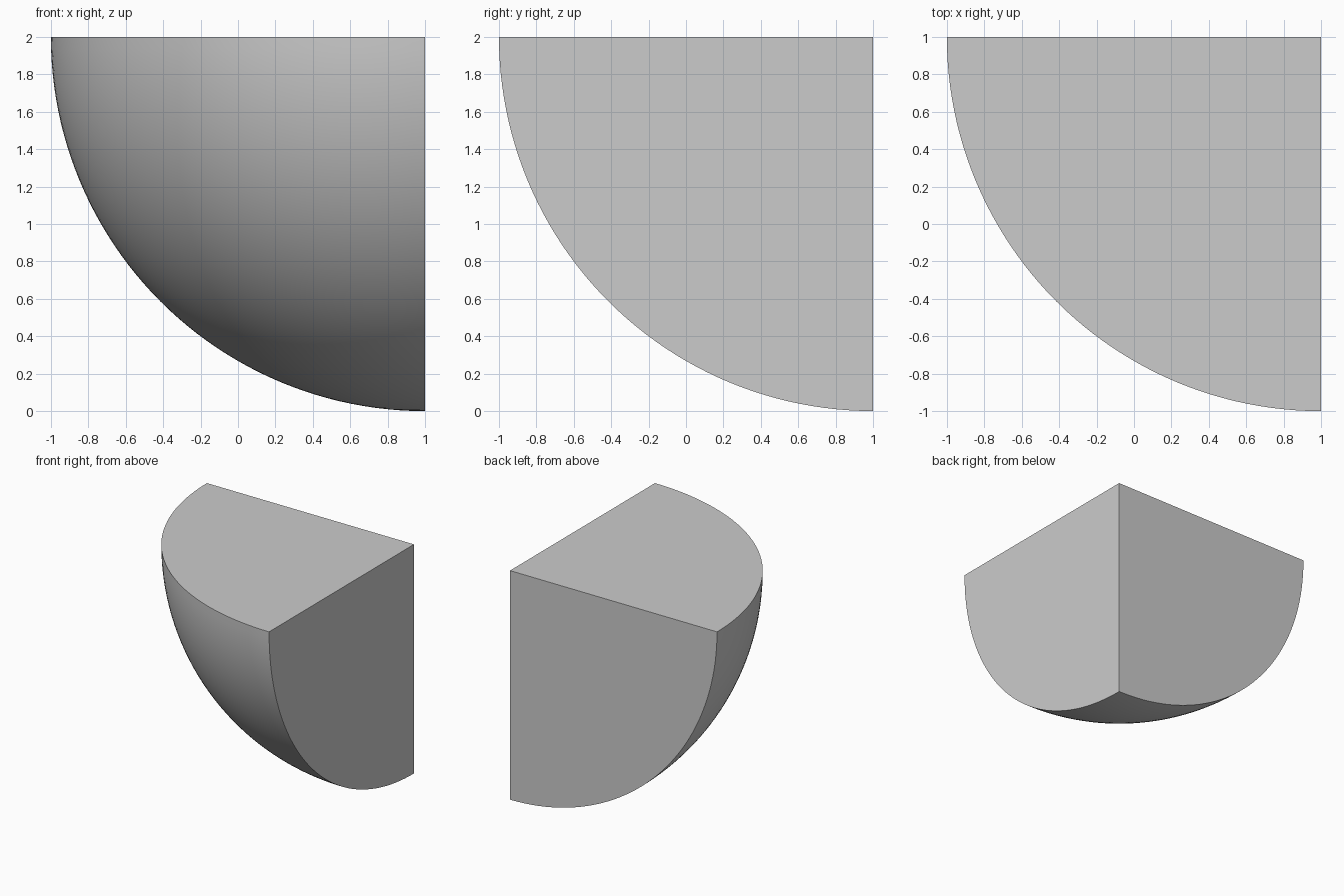
import bpy
import bmesh
import math
from mathutils import Vector

cube = bpy.data.objects.get("Cube")
if cube:
    bpy.data.objects.remove(cube, do_unlink=True)

RADIUS = 2.0
CORNER = Vector((1, 1, 2))
EPS = 1e-4

# Curved skin: the part of a sphere left of, in front of and below its centre
bm = bmesh.new()
bmesh.ops.create_uvsphere(bm, u_segments=192, v_segments=96, radius=RADIUS)
outside = [v for v in bm.verts if max(v.co) > EPS]
bmesh.ops.delete(bm, geom=outside, context='VERTS')
for v in bm.verts:
    for axis in range(3):
        if abs(v.co[axis]) < EPS:
            v.co[axis] = 0.0

# Three flat quarter-disc faces meeting at the sphere centre
skin = list(bm.verts)
centre = bm.verts.new((0, 0, 0))
for axis in range(3):
    other = (axis + 1) % 3
    rim = sorted((v for v in skin if v.co[axis] == 0.0), key=lambda v: v.co[other])
    bm.faces.new([centre] + rim)

bmesh.ops.recalc_face_normals(bm, faces=bm.faces[:])
bmesh.ops.translate(bm, verts=bm.verts[:], vec=CORNER)

mesh = bpy.data.meshes.new("sphere_octant")
bm.to_mesh(mesh)
bm.free()
octant = bpy.data.objects.new("sphere_octant", mesh)
bpy.context.collection.objects.link(octant)

# Smooth curved skin with crisp rims
bpy.ops.object.select_all(action='DESELECT')
octant.select_set(True)
bpy.context.view_layer.objects.active = octant
bpy.ops.object.shade_smooth_by_angle(angle=math.radians(30))
